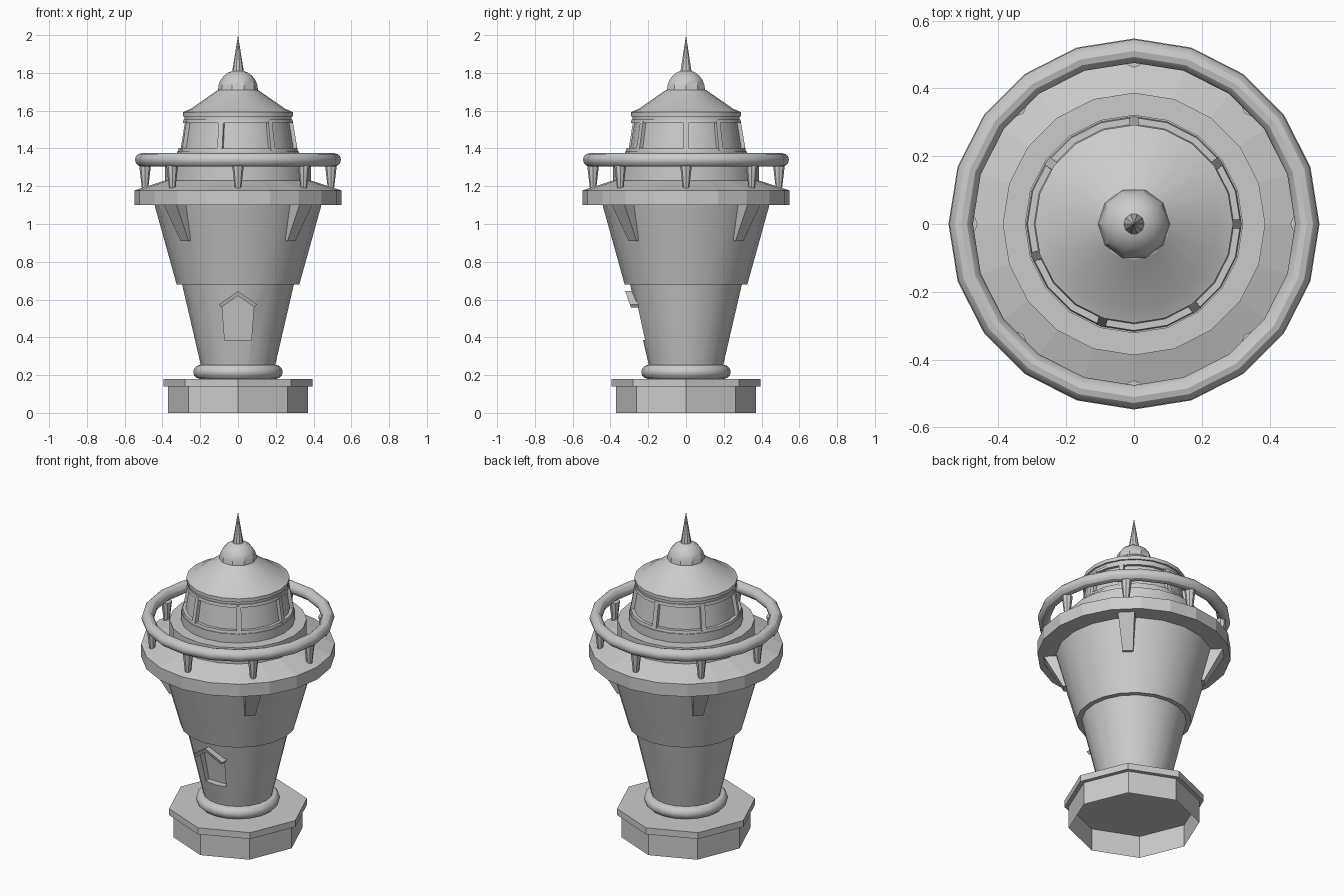
import bpy, bmesh, math
from math import sin, cos, pi, radians

if "Cube" in bpy.data.objects:
    bpy.data.objects.remove(bpy.data.objects["Cube"])

SIDES = 20


def finish(name, bm, smooth=True):
    bmesh.ops.recalc_face_normals(bm, faces=bm.faces)
    me = bpy.data.meshes.new(name)
    bm.to_mesh(me)
    bm.free()
    ob = bpy.data.objects.new(name, me)
    bpy.context.collection.objects.link(ob)
    if smooth:
        bpy.ops.object.select_all(action='DESELECT')
        ob.select_set(True)
        bpy.context.view_layer.objects.active = ob
        bpy.ops.object.shade_smooth_by_angle(angle=radians(30))
    return ob


def lathe(name, profile, n=SIDES, closed=False, smooth=True, at=(0, 0)):
    """Spin (radius, z) points about a vertical axis; radius 0 closes to a point."""
    bm = bmesh.new()
    rings = []
    for r, z in profile:
        if r == 0:
            rings.append([bm.verts.new((at[0], at[1], z))] * n)
        else:
            rings.append([bm.verts.new((at[0] + r * cos(2 * pi * i / n),
                                        at[1] + r * sin(2 * pi * i / n), z)) for i in range(n)])
    pairs = list(zip(rings, rings[1:]))
    if closed:
        pairs.append((rings[-1], rings[0]))
    for a, b in pairs:
        for i in range(n):
            j = (i + 1) % n
            bm.faces.new(list(dict.fromkeys((a[i], a[j], b[j], b[i]))))
    return finish(name, bm, smooth)


def ring(name, major, minor, z, segs=12):
    return lathe(name, [(major + minor * cos(2 * pi * k / segs), z + minor * sin(2 * pi * k / segs))
                        for k in range(segs)], closed=True)


def block(name, bottom, top, smooth=False):
    """Solid between two matching outlines of 3D points."""
    bm = bmesh.new()
    a = [bm.verts.new(p) for p in bottom]
    b = [bm.verts.new(p) for p in top]
    bm.faces.new(a)
    bm.faces.new(b)
    for i in range(len(a)):
        j = (i + 1) % len(a)
        bm.faces.new((a[i], a[j], b[j], b[i]))
    return finish(name, bm, smooth)


def radial_rect(angle, r0, r1, width, z):
    c, s, h = cos(angle), sin(angle), width / 2
    return [(r * c - t * s, r * s + t * c, z) for r, t in ((r0, -h), (r1, -h), (r1, h), (r0, h))]


# Octagonal base, open underneath, with a cap slab
lathe("base_wall", [(0.37, 0), (0.37, 0.14)], n=8, smooth=False)
lathe("base_slab", [(0, 0.14), (0.395, 0.14), (0.395, 0.18), (0, 0.18)], n=8, smooth=False)
ring("foot_ring", 0.20, 0.037, 0.217)

# Tower
lower = lathe("tower_lower", [(0, 0.18), (0.18, 0.18), (0.297, 0.685), (0, 0.685)])
lathe("tower_upper", [(0, 0.68), (0.325, 0.68), (0.443, 1.105), (0, 1.105)])

# Recessed doorway cut into the tower
arch = [(-0.07, 0.385), (0.07, 0.385), (0.085, 0.575), (0, 0.632), (-0.085, 0.575)]
cutter = block("door_cutter", [(x, -0.4, z) for x, z in arch],
               [(x, -0.185 - (z - 0.385) * 0.15, z) for x, z in arch])
cutter.hide_render = True
cutter.hide_viewport = False
cut = lower.modifiers.new("doorway", 'BOOLEAN')
cut.operation = 'DIFFERENCE'
cut.solver = 'EXACT'
cut.object = cutter
bpy.ops.object.select_all(action='DESELECT')
lower.select_set(True)
bpy.context.view_layer.objects.active = lower
bpy.ops.object.modifier_apply(modifier="doorway")
bpy.data.objects.remove(cutter)

# Gabled hood over the door
gable = [(-0.10, 0.575), (0, 0.645), (0.10, 0.575), (0.088, 0.558), (0, 0.62), (-0.088, 0.558)]
block("door_hood", [(x, -0.322 + (0.645 - z) * 0.35, z) for x, z in gable],
      [(x, -0.235, z) for x, z in gable])

# Gallery deck, brackets and railing
lathe("gallery_deck", [(0, 1.10), (0.547, 1.10), (0.547, 1.178), (0.387, 1.23), (0, 1.23)],
      smooth=False)
for k in range(4):
    a = pi / 4 + k * pi / 2
    block(f"bracket_{k}", radial_rect(a, 0.33, 0.40, 0.06, 0.91),
          radial_rect(a, 0.38, 0.51, 0.095, 1.105))
for k in range(8):
    a = k * pi / 4
    lathe(f"railing_post_{k}", [(0, 1.19), (0.017, 1.19), (0.031, 1.31), (0, 1.31)], n=8,
          at=(0.492 * cos(a), 0.492 * sin(a)))
ring("railing", 0.51, 0.035, 1.34)

# Drum and plinth under the lantern room
lathe("drum", [(0.387, 1.20), (0.387, 1.33), (0.322, 1.33), (0.322, 1.385), (0, 1.385)])

# Lantern room: glass, rails and posts
lathe("lantern_glass", [(0.298, 1.38), (0.270, 1.56)])
lathe("lower_rail", [(0.295, 1.385), (0.317, 1.385), (0.314, 1.402), (0.292, 1.402)], closed=True)
lathe("upper_rail", [(0.268, 1.535), (0.291, 1.535), (0.288, 1.553), (0.266, 1.553)], closed=True)
for k, deg in enumerate((0, 36, 90, 144, 198, 252, 306)):
    a = radians(deg)
    block(f"window_post_{k}", radial_rect(a, 0.29, 0.316, 0.028, 1.39),
          radial_rect(a, 0.265, 0.29, 0.026, 1.545))

# Roof, dome and spire
lathe("roof", [(0, 1.553), (0.282, 1.553), (0.282, 1.57), (0.292, 1.57), (0.292, 1.592),
               (0.25, 1.61), (0.105, 1.71), (0, 1.71)])
lathe("dome", [(0, 1.70)] + [(0.106 * cos(t * pi / 12), 1.71 + 0.105 * sin(t * pi / 12))
                             for t in range(6)] + [(0, 1.815)], n=10).data.shade_smooth()
lathe("spire", [(0, 1.80), (0.032, 1.80), (0, 2.0)], n=10).data.shade_smooth()
